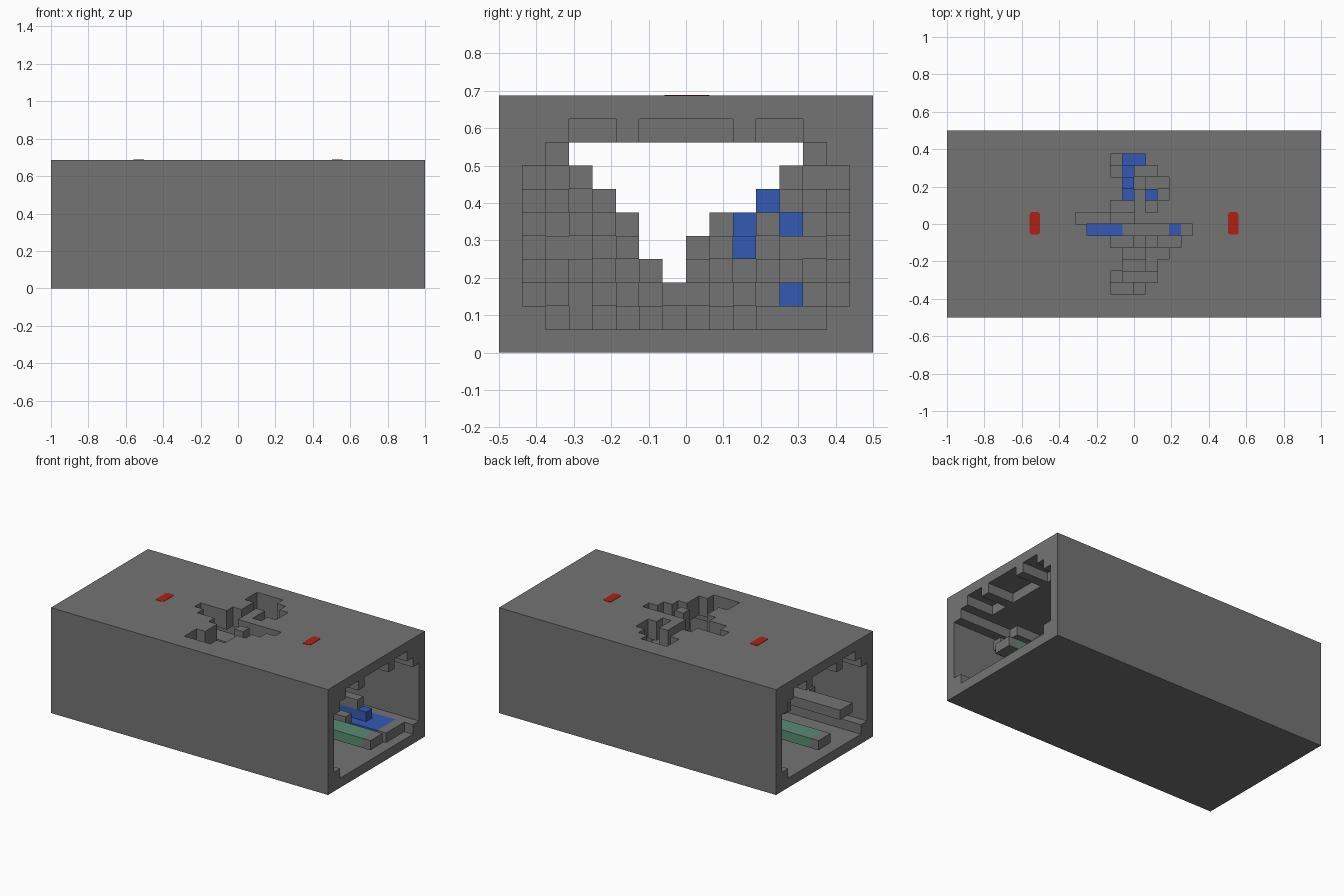
import bpy
import bmesh
import random
from mathutils import Vector

random.seed(7)
cube = bpy.data.objects.get("Cube")
if cube:
    bpy.data.objects.remove(cube, do_unlink=True)

CELL = 1 / 16
LENGTH, DEPTH, HEIGHT = 16, 8, 11      # half length, half depth, full height
ROCK, BLUE, GREEN = range(3)


def make_material(name, rgb):
    mat = bpy.data.materials.new(name)
    mat.use_nodes = True
    mat.diffuse_color = (*rgb, 1)
    mat.node_tree.nodes["Principled BSDF"].inputs["Base Color"].default_value = (*rgb, 1)
    return mat


rock_grey = make_material("rock_grey", (0.175, 0.175, 0.175))
ore_blue = make_material("ore_blue", (0.035, 0.1, 0.46))
moss_green = make_material("moss_green", (0.1, 0.26, 0.17))
marker_red = make_material("marker_red", (0.43, 0.015, 0.006))


def in_mouth(j, k):
    """Rounded tunnel section with notches in its ceiling."""
    if k in (1, 8):
        return -6 <= j <= 5
    if k == 9:
        return j in (-5, -4, -2, -1, 0, 1, 3, 4)
    return 2 <= k <= 7 and -7 <= j <= 6


# Clear V-shaped passage: layer -> (first, last) cell
passage = {8: (-5, 4), 7: (-4, 3), 6: (-3, 2), 5: (-2, 0), 4: (-2, -1), 3: (-1, -1)}


def in_passage(j, k):
    first, last = passage.get(k, (1, 0))
    return first <= j <= last


# Ragged shaft through the roof: row -> runs of cells
shaft = {5: [(-2, 0)], 4: [(-2, 1)], 3: [(-1, 2)], 2: [(-1, -1), (1, 2)],
         1: [(-2, -1), (1, 1)], 0: [(-5, -1)], -1: [(-4, 4)],
         -2: [(-2, 0), (2, 3)], -3: [(-1, 1), (2, 2)], -4: [(-1, 1)],
         -5: [(-2, 1)], -6: [(-2, 0)]}

# Solid block with the tunnel cut through it
cells = {}
for i in range(-LENGTH, LENGTH):
    for j in range(-DEPTH, DEPTH):
        for k in range(HEIGHT):
            hollow = in_mouth(j, k) and (k < 9 or not -13 <= i <= 12)
            if not hollow:
                cells[i, j, k] = ROCK


def bar(i0, i1, j, k, kind=ROCK):
    for i in range(i0, i1 + 1):
        cells[i, j, k] = kind


def clear(i0, i1, j, k):
    for i in range(i0, i1 + 1):
        cells.pop((i, j, k), None)


# Broken ledges along the tunnel sides
for k in range(1, 9):
    for j in range(-7, 7):
        if in_mouth(j, k) and not in_passage(j, k):
            middle = random.randint(-9, 8)
            reach = random.randint(1, 4)
            bar(middle - reach, middle + reach, j, k)
bar(-15, -7, -5, 3)
bar(-15, -9, -6, 3)

# Central beam with mossy stretches near both ends
for j in (-1, 0):
    bar(-LENGTH, LENGTH - 1, j, 2)
    bar(-15, -7, j, 2, GREEN)
    bar(6, 14, j, 2, GREEN)

# Roof shaft
for j, runs in shaft.items():
    for i0, i1 in runs:
        for k in (9, 10):
            clear(i0, i1, j, k)

# Ore seams: first cell, last cell, row, layer
seams = [(-1, -1, 3, 6), (-1, -1, 2, 5), (1, 1, 2, 4), (-1, -1, 4, 5),
         (-1, 0, 5, 4), (-4, -2, -1, 2), (3, 3, -1, 2)]
for i0, i1, j, k in seams:
    for above in range(k, HEIGHT):
        clear(i0, i1, j, above)
    bar(i0, i1, j, k, BLUE)
for j, k, front in ((3, 6, 0), (2, 5, 0), (2, 4, 2)):
    clear(front, LENGTH - 1, j, k)
clear(12, LENGTH - 1, 4, 2)
bar(5, 11, 4, 2, BLUE)
for j in (3, 4, 5):
    bar(9, 13, j, 1, BLUE)
    bar(14, 14, j, 1)


def build_block(name, cells, mats):
    """Skin the cells, making only the exposed sides."""
    bm = bmesh.new()
    corners = {}

    def corner(p):
        key = tuple(round(c) for c in p)
        if key not in corners:
            corners[key] = bm.verts.new(Vector(key) * CELL)
        return corners[key]

    for cell, kind in cells.items():
        for axis in range(3):
            for side in (0, 1):
                near = list(cell)
                near[axis] += 2 * side - 1
                if tuple(near) in cells:
                    continue
                u, v = (axis + 1) % 3, (axis + 2) % 3
                ring = []
                for a, b in ((0, 0), (1, 0), (1, 1), (0, 1)):
                    p = list(cell)
                    p[axis] += side
                    p[u] += a
                    p[v] += b
                    ring.append(corner(p))
                face = bm.faces.new(ring if side else ring[::-1])
                face.material_index = kind
    mesh = bpy.data.meshes.new(name)
    bm.to_mesh(mesh)
    bm.free()
    for mat in mats:
        mesh.materials.append(mat)
    obj = bpy.data.objects.new(name, mesh)
    bpy.context.collection.objects.link(obj)


build_block("cave_block", cells, [rock_grey, ore_blue, moss_green])


def roof_marker(name, x):
    """Thin plate with clipped corners."""
    w, d, clip, lift = 0.028, 0.06, 0.01, 0.002
    bm = bmesh.new()
    outline = [(w, d - clip), (w - clip, d), (clip - w, d), (-w, d - clip),
               (-w, clip - d), (clip - w, -d), (w - clip, -d), (w, clip - d)]
    face = bm.faces.new([bm.verts.new((a, b, -lift)) for a, b in outline])
    top = bmesh.ops.extrude_face_region(bm, geom=[face])
    verts = [g for g in top["geom"] if isinstance(g, bmesh.types.BMVert)]
    bmesh.ops.translate(bm, verts=verts, vec=(0, 0, 2 * lift))
    bmesh.ops.recalc_face_normals(bm, faces=bm.faces)
    mesh = bpy.data.meshes.new(name)
    bm.to_mesh(mesh)
    bm.free()
    mesh.materials.append(marker_red)
    obj = bpy.data.objects.new(name, mesh)
    obj.location = (x, 0.003, HEIGHT * CELL)
    bpy.context.collection.objects.link(obj)


roof_marker("left_roof_marker", 0.53)
roof_marker("right_roof_marker", -0.53)
